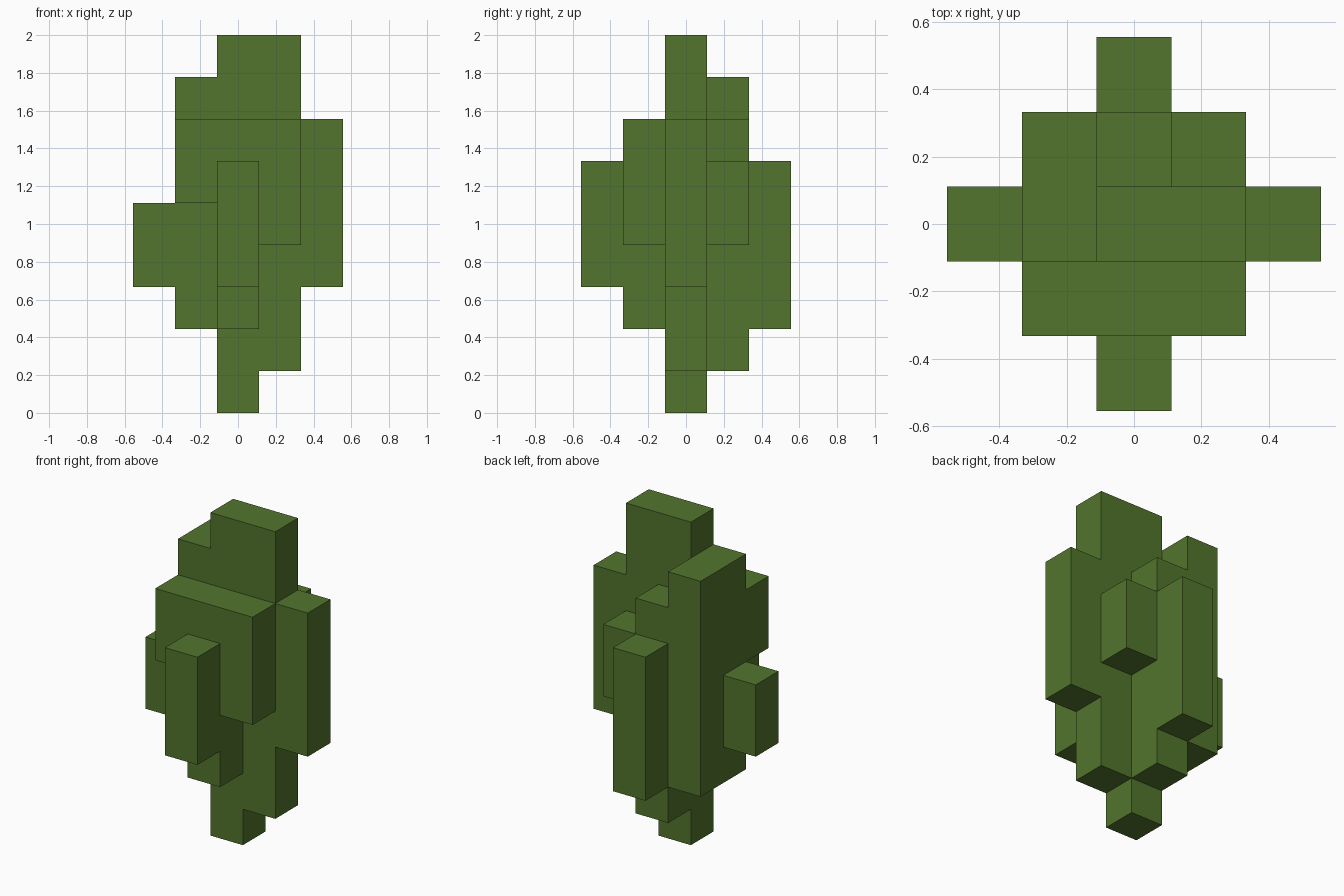
import bpy
import bmesh
import math
from mathutils import Vector

default = bpy.data.objects.get("Cube")
if default:
    bpy.data.objects.remove(default, do_unlink=True)

UNIT = 2 / 9  # side of one block

# Leaf green
green = bpy.data.materials.new("leaf_green")
green.use_nodes = True
color = (0.084, 0.178, 0.026, 1)
green.diffuse_color = color
green.node_tree.nodes["Principled BSDF"].inputs["Base Color"].default_value = color

# Block columns: (x, y) -> (bottom, top), in blocks
columns = {
    (0, 0): (0, 9),    # stem
    (1, 0): (1, 9),    # inner ring
    (-1, 0): (2, 8),
    (0, 1): (1, 7),
    (0, -1): (2, 7),
    (1, 1): (4, 6),    # corners
    (-1, 1): (2, 8),
    (1, -1): (4, 7),
    (-1, -1): (5, 7),
    (2, 0): (3, 7),    # outer tips
    (-2, 0): (3, 5),
    (0, 2): (2, 6),
    (0, -2): (3, 6),
}
cells = {(x, y, z) for (x, y), (low, high) in columns.items() for z in range(low, high)}


def add_side(bm, cell, axis, sign):
    """Add one square side of a block, facing outward."""
    normal, u, v = Vector(), Vector(), Vector()
    normal[axis] = sign
    u[(axis + 1) % 3] = sign
    v[(axis + 2) % 3] = 1
    middle = Vector(cell) + Vector((0, 0, 0.5)) + normal / 2
    corners = [middle + (a * u + b * v) / 2 for a, b in ((-1, -1), (1, -1), (1, 1), (-1, 1))]
    bm.faces.new([bm.verts.new(c * UNIT) for c in corners])


# Keep only the exposed sides, then merge them into large flat faces
bm = bmesh.new()
for cell in sorted(cells):
    for axis in range(3):
        for sign in (-1, 1):
            neighbour = list(cell)
            neighbour[axis] += sign
            if tuple(neighbour) not in cells:
                add_side(bm, cell, axis, sign)
bmesh.ops.remove_doubles(bm, verts=bm.verts[:], dist=0.001)
bmesh.ops.dissolve_limit(bm, angle_limit=math.radians(1), verts=bm.verts[:], edges=bm.edges[:])

mesh = bpy.data.meshes.new("leaf_cluster")
bm.to_mesh(mesh)
bm.free()
mesh.materials.append(green)
bpy.context.collection.objects.link(bpy.data.objects.new("leaf_cluster", mesh))
